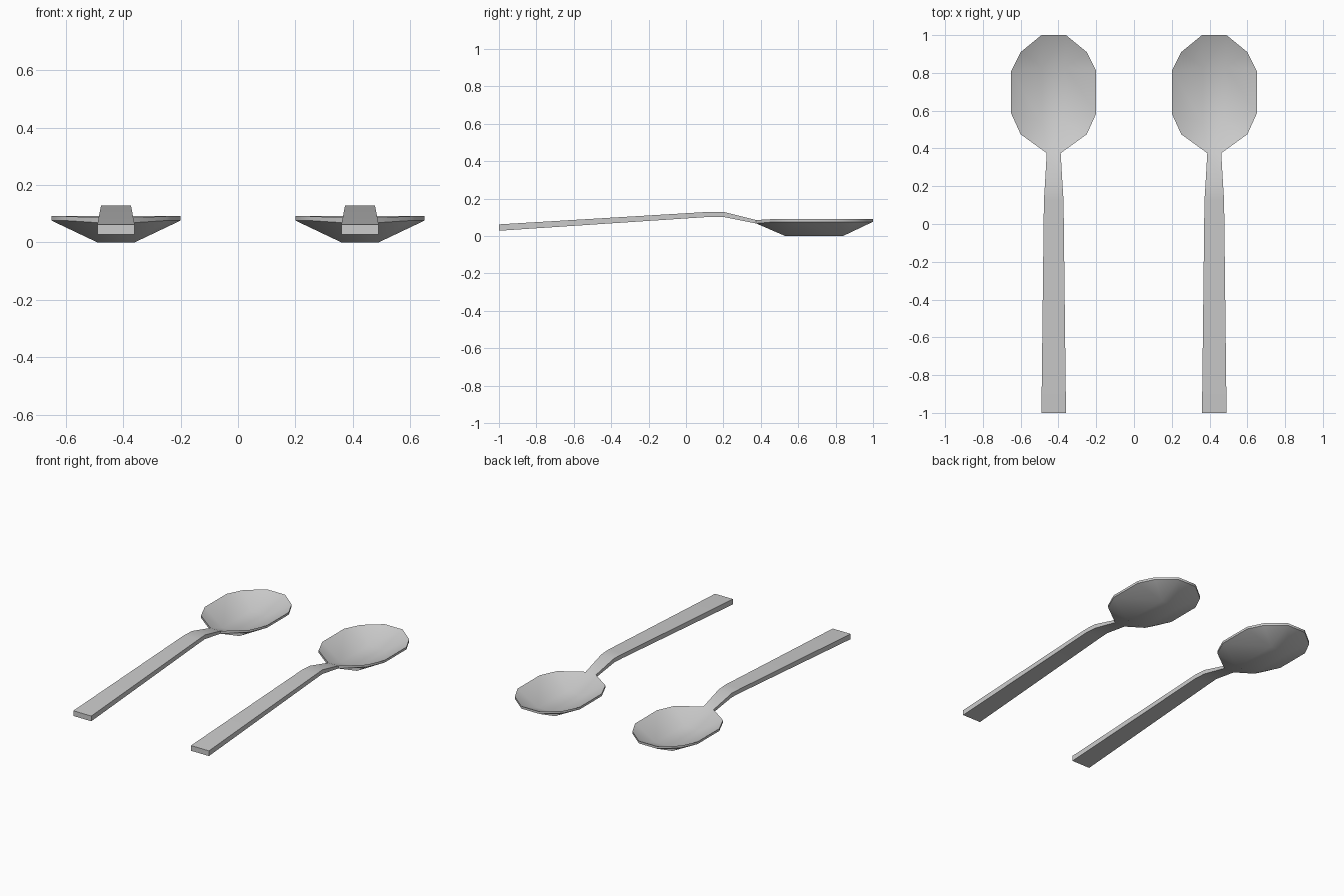
import bpy, bmesh, math

if "Cube" in bpy.data.objects:
    bpy.data.objects.remove(bpy.data.objects["Cube"])

# half outline of the bowl rim (x, y, z top, z bottom), from neck to tip
HALF = [(.037, .375, .085, .067), (.175, .475, .091, .076), (.225, .585, .091, .076),
        (.225, .81, .091, .076), (.175, .91, .091, .076), (.065, 1.0, .091, .076)]
RIM = HALF + [(-x, y, a, b) for x, y, a, b in reversed(HALF)]

# handle cross-sections (y, half width, z top, z bottom), from end to neck
HANDLE = [(-1, .065, .062, .028), (.125, .052, .129, .102), (.2, .047, .129, .102)]


def floor_ring(bm, z, w, y0, y1):
    """Four floor corners, repeated so each rim point has one beneath it."""
    a, b, c, d = [bm.verts.new((x, y, z)) for x, y in ((w, y0), (w, y1), (-w, y1), (-w, y0))]
    return [a] * 3 + [b] * 3 + [c] * 3 + [d] * 3


def make_spoon(name, cx):
    bm = bmesh.new()
    top = [bm.verts.new((x, y, a)) for x, y, a, b in RIM]
    bot = [bm.verts.new((x, y, b)) for x, y, a, b in RIM]

    # hollow inside and outer shell of the bowl
    for rim, floor in ((top, floor_ring(bm, .017, .062, .54, .83)),
                       (bot, floor_ring(bm, 0, .065, .53, .84))):
        for i in range(12):
            j = (i + 1) % 12
            f = [rim[i], rim[j], floor[j]]
            if floor[i] != floor[j]:
                f.append(floor[i])
            bm.faces.new(f)
        bm.faces.new([floor[0], floor[3], floor[6], floor[9]])

    # rim edge, open at the neck
    for i in range(11):
        bm.faces.new([top[i], top[i + 1], bot[i + 1], bot[i]])

    # handle
    loops = [[bm.verts.new(p) for p in ((w, y, a), (-w, y, a), (-w, y, b), (w, y, b))]
             for y, w, a, b in HANDLE]
    loops.append([top[0], top[11], bot[11], bot[0]])
    for l, m in zip(loops, loops[1:]):
        for i in range(4):
            j = (i + 1) % 4
            bm.faces.new([l[i], l[j], m[j], m[i]])
    bm.faces.new(loops[0])

    bmesh.ops.recalc_face_normals(bm, faces=bm.faces)
    me = bpy.data.meshes.new(name)
    bm.to_mesh(me)
    bm.free()
    ob = bpy.data.objects.new(name, me)
    bpy.context.collection.objects.link(ob)
    ob.location.x = cx
    bpy.ops.object.select_all(action='DESELECT')
    ob.select_set(True)
    bpy.context.view_layer.objects.active = ob
    bpy.ops.object.shade_smooth_by_angle(angle=math.radians(48))


make_spoon("left_spoon", -.425)
make_spoon("right_spoon", .425)
